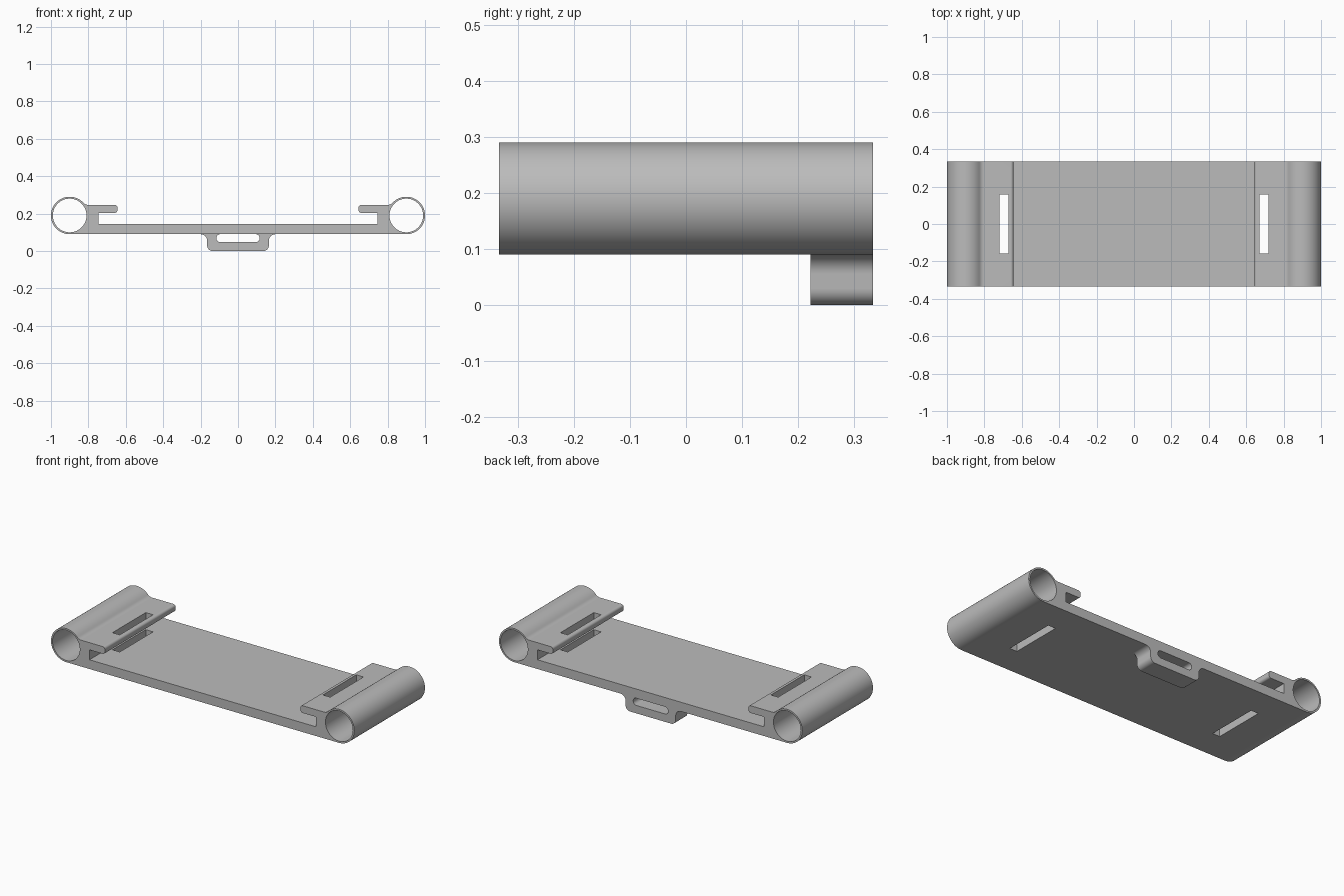
import bpy
import bmesh
import math
from mathutils import Vector

cube = bpy.data.objects.get("Cube")
if cube:
    bpy.data.objects.remove(cube, do_unlink=True)

HALF_DEPTH = 0.333
TUBE_X, TUBE_Z, TUBE_R, BORE_R = 0.9, 0.19, 0.1, 0.09

grey = bpy.data.materials.new("light_grey")
grey.use_nodes = True
colour = (0.5, 0.5, 0.5, 1)
grey.diffuse_color = colour
grey.node_tree.nodes["Principled BSDF"].inputs["Base Color"].default_value = colour


def rounded(corners, steps=8):
    """Turn (x, z, radius) corners into a closed outline with arc fillets."""
    out = []
    for i, (x, z, r) in enumerate(corners):
        p = Vector((x, z))
        if r == 0:
            out.append(p)
            continue
        a = (Vector(corners[i - 1][:2]) - p).normalized()
        b = (Vector(corners[(i + 1) % len(corners)][:2]) - p).normalized()
        half = a.angle(b) / 2
        centre = p + (a + b).normalized() * r / math.sin(half)
        start = p + a * r / math.tan(half) - centre
        end = p + b * r / math.tan(half) - centre
        sweep = start.angle(end)
        for k in range(steps + 1):
            t = k / steps
            out.append(centre + (start * math.sin((1 - t) * sweep)
                                 + end * math.sin(t * sweep)) / math.sin(sweep))
    return out


def mirrored(half):
    return half + [(-x, z, r) for x, z, r in reversed(half)]


def extrude(name, outline, y0, y1):
    """Extrude an x-z outline from y0 to y1."""
    bm = bmesh.new()
    face = bm.faces.new([bm.verts.new((p[0], y0, p[1])) for p in outline])
    top = bmesh.ops.extrude_face_region(bm, geom=[face])["geom"]
    bmesh.ops.translate(bm, vec=(0, y1 - y0, 0),
                        verts=[g for g in top if isinstance(g, bmesh.types.BMVert)])
    bmesh.ops.recalc_face_normals(bm, faces=bm.faces)
    mesh = bpy.data.meshes.new(name)
    bm.to_mesh(mesh)
    bm.free()
    mesh.materials.append(grey)
    obj = bpy.data.objects.new(name, mesh)
    bpy.context.collection.objects.link(obj)
    return obj


def activate(obj):
    bpy.ops.object.select_all(action="DESELECT")
    obj.select_set(True)
    bpy.context.view_layer.objects.active = obj


def cut(obj, cutter):
    cutter.hide_render = True
    activate(obj)
    mod = obj.modifiers.new("cut", "BOOLEAN")
    mod.operation = "DIFFERENCE"
    mod.solver = "EXACT"
    mod.object = cutter
    bpy.ops.object.modifier_apply(modifier=mod.name)
    bpy.data.objects.remove(cutter, do_unlink=True)


def circle(x, r, start, end, count):
    angles = [math.radians(start + (end - start) * i / count) for i in range(count + 1)]
    return [(x + r * math.cos(a), TUBE_Z + r * math.sin(a), 0) for a in angles]


# Base plate with side tubes and overhanging lips, as one profile
half_body = circle(TUBE_X, TUBE_R, -90, 135, 60) + [
    (0.815, 0.247, 0.035),
    (0.645, 0.247, 0.014), (0.645, 0.204, 0.014),
    (0.746, 0.204, 0), (0.746, 0.145, 0)]
body = extrude("base_plate", rounded(mirrored(half_body)), -HALF_DEPTH, HALF_DEPTH)

# Tube bores and strap slots through lip and plate
for side in (-1, 1):
    bore = circle(side * TUBE_X, BORE_R, 0, 360, 96)[:-1]
    cut(body, extrude("bore_cutter", bore, -0.5, 0.5))
    x0, x1 = sorted((side * 0.67, side * 0.718))
    slot = [(x0, 0), (x1, 0), (x1, 0.4), (x0, 0.4)]
    cut(body, extrude("slot_cutter", slot, -0.157, 0.157))

# Strap loop under the rear edge
half_loop = [(0.165, 0, 0.03), (0.165, 0.09, 0.035), (0.2, 0.09, 0),
             (0.095, 0.09, 0), (0.115, 0.09, 0.02), (0.115, 0.047, 0.02)]
loop = extrude("strap_loop", rounded(mirrored(half_loop)), 0.222, HALF_DEPTH)

for obj in (body, loop):
    activate(obj)
    bpy.ops.object.shade_smooth_by_angle(angle=math.radians(30))
